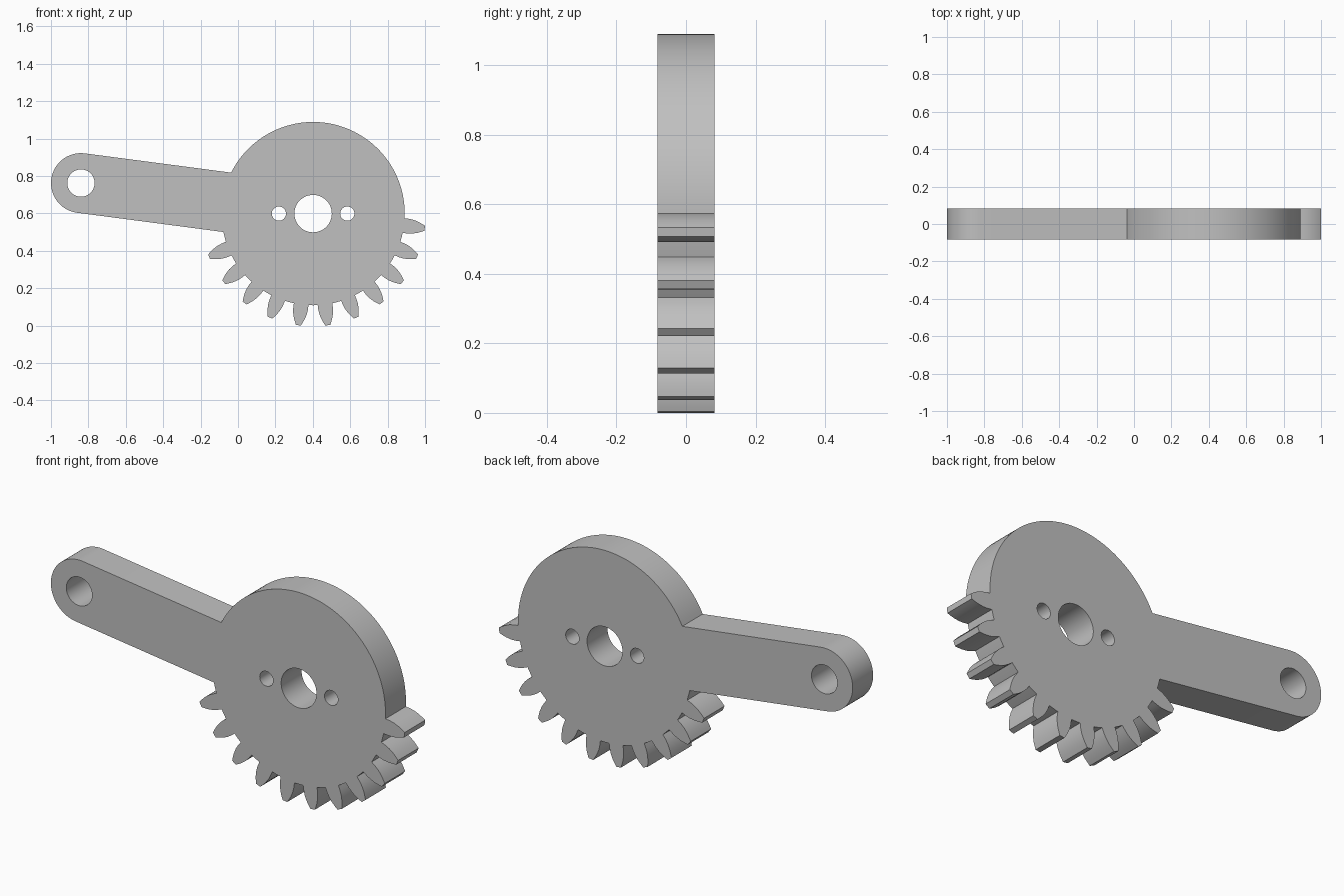
import bpy
from math import radians, degrees, asin, cos, sin, hypot
from mathutils import Vector

cube = bpy.data.objects.get("Cube")
if cube:
    bpy.data.objects.remove(cube, do_unlink=True)

HUB = Vector((0.4015, 0.5985))     # gear centre in x, z
ROOT, THICK = 0.49, 0.165
ARM_ANGLE, ARM_LENGTH, ARM_RADIUS = 172.5, 1.252, 0.16
PITCH, TEETH = 15, 11
# Half a tooth: radius and half-angle in degrees, root to tip
FLANK = [(0.49, 4.6), (0.515, 4.4), (0.54, 3.9), (0.567, 2.95), (0.588, 1.95), (0.602, 1.25)]


def polar(centre, radius, angle):
    a = radians(angle)
    return centre + Vector((cos(a), sin(a))) * radius


def arc(centre, radius, start, end, steps):
    return [polar(centre, radius, start + (end - start) * i / steps) for i in range(steps + 1)]


def circle(centre, radius, steps):
    return arc(centre, radius, 0, 360, steps)[:-1]


# Outline: toothed lower rim, plain upper rim, rounded arm end
arm_end = polar(HUB, ARM_LENGTH, ARM_ANGLE)
spread = degrees(asin(ARM_RADIUS / ROOT))
outline = [polar(HUB, ROOT, ARM_ANGLE + spread)]
for i in range(TEETH):
    mid = ARM_ANGLE + PITCH * (i + 2)
    outline += [polar(HUB, r, mid - half) for r, half in FLANK]
    outline += [polar(HUB, r, mid + half) for r, half in reversed(FLANK)]
    if i < TEETH - 1:
        outline.append(polar(HUB, ROOT, mid + PITCH / 2))
rim_start = mid + FLANK[0][1]
outline += arc(HUB, ROOT, rim_start, ARM_ANGLE + 360 - spread, 64)[1:]
outline += arc(arm_end, ARM_RADIUS, ARM_ANGLE - 90, ARM_ANGLE + 90, 32)

# Holes: shaft, two screws, arm pivot
loops = [outline, circle(HUB, 0.1, 48), circle(arm_end, 0.073, 48)]
for side in (-1, 1):
    loops.append(circle(HUB + Vector((0.183 * side, 0)), 0.038, 32))

# Filled flat profile, extruded to the plate thickness
curve = bpy.data.curves.new("gear_arm_profile", "CURVE")
curve.dimensions = "2D"
curve.fill_mode = "BOTH"
curve.extrude = THICK / 2
for loop in loops:
    spline = curve.splines.new("POLY")
    spline.points.add(len(loop) - 1)
    for point, p in zip(spline.points, loop):
        point.co = (p.x, p.y, 0, 1)
    spline.use_cyclic_u = True

gear = bpy.data.objects.new("sector_gear_with_arm", curve)
bpy.context.collection.objects.link(gear)
gear.rotation_euler.x = radians(90)
bpy.ops.object.select_all(action="DESELECT")
gear.select_set(True)
bpy.context.view_layer.objects.active = gear
bpy.ops.object.convert(target="MESH")
bpy.ops.object.transform_apply(location=False, rotation=True, scale=False)

# Weld caps to walls, face outward, shade
bpy.ops.object.mode_set(mode="EDIT")
bpy.ops.mesh.select_all(action="SELECT")
bpy.ops.mesh.remove_doubles(threshold=0.0001)
bpy.ops.mesh.normals_make_consistent(inside=False)
bpy.ops.object.mode_set(mode="OBJECT")
bpy.ops.object.shade_smooth_by_angle(angle=radians(25))

# Plain grey
grey = bpy.data.materials.new("plain_grey")
grey.use_nodes = True
colour = (0.53, 0.53, 0.53, 1)
grey.diffuse_color = colour
grey.node_tree.nodes["Principled BSDF"].inputs["Base Color"].default_value = colour
gear = bpy.context.view_layer.objects.active
gear.data.materials.clear()
gear.data.materials.append(grey)
